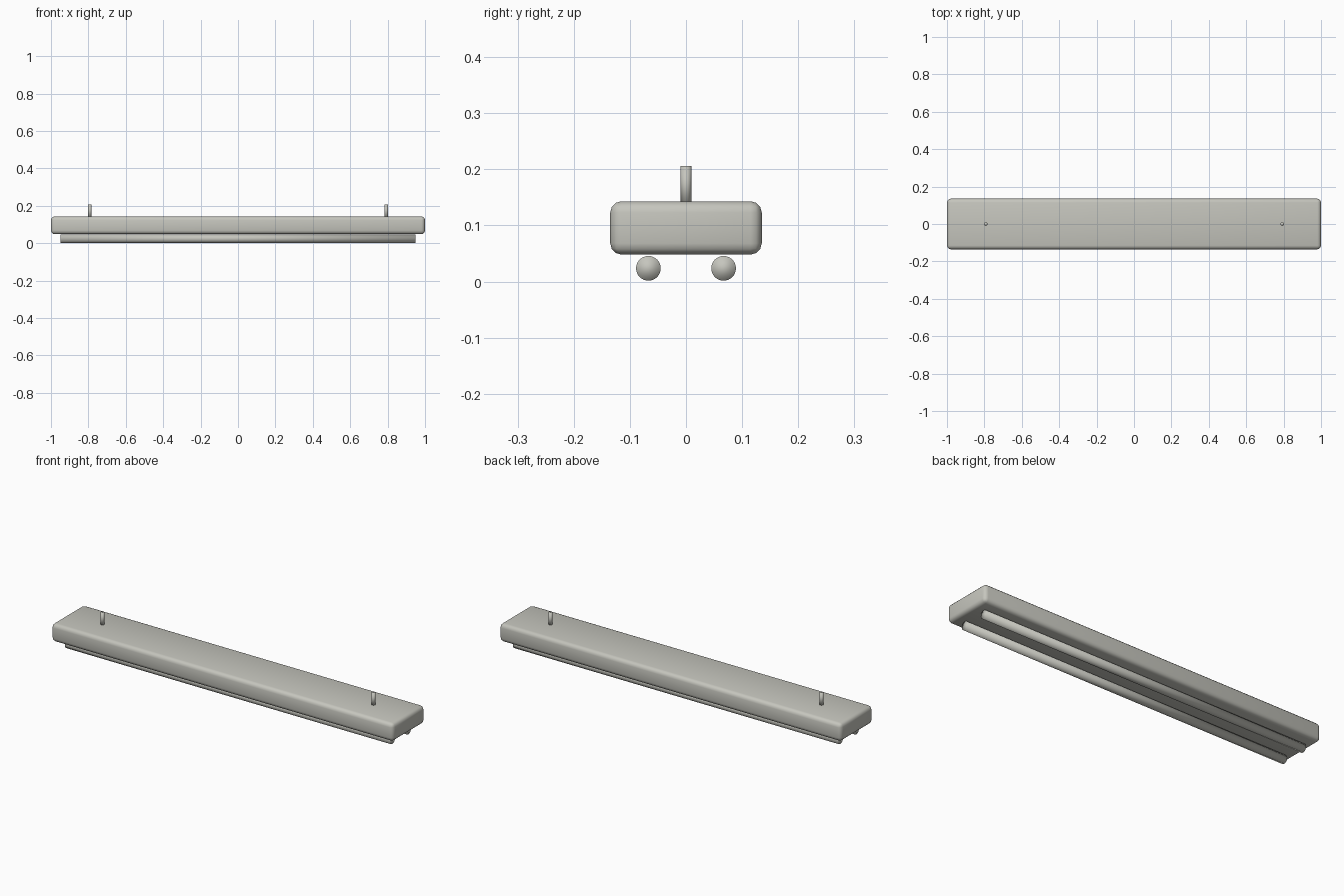
import bpy, math

if "Cube" in bpy.data.objects:
    bpy.data.objects.remove(bpy.data.objects["Cube"])

grey = bpy.data.materials.new("warm grey")
grey.diffuse_color = (0.56, 0.56, 0.51, 1)
grey.use_nodes = True
grey.node_tree.nodes["Principled BSDF"].inputs["Base Color"].default_value = grey.diffuse_color


def finish(name, smooth_all=False):
    ob = bpy.context.object
    ob.name = name
    ob.data.materials.append(grey)
    if smooth_all:
        bpy.ops.object.shade_smooth()
    else:
        bpy.ops.object.shade_smooth_by_angle(angle=math.radians(40))
    return ob


# Housing: long box with rounded edges
bpy.ops.mesh.primitive_cube_add(size=1, location=(0, 0, 0.0955))
bpy.context.object.scale = (2, 0.27, 0.095)
bpy.ops.object.transform_apply(location=False, rotation=False, scale=True)
bevel = bpy.context.object.modifiers.new("rounded edges", 'BEVEL')
bevel.width = 0.02
bevel.segments = 3
bpy.ops.object.modifier_apply(modifier=bevel.name)
finish("housing")

for side, label in ((-1, "front"), (1, "back")):
    # Lamp tubes slung just under the housing
    bpy.ops.mesh.primitive_cylinder_add(
        vertices=32, radius=0.022, depth=1.9,
        location=(0, side * 0.067, 0.0235), rotation=(0, math.pi / 2, 0))
    finish(label + "_lamp_tube", True)

for side, label in ((-1, "left"), (1, "right")):
    # Hanging rods on top
    bpy.ops.mesh.primitive_cylinder_add(
        vertices=16, radius=0.0095, depth=0.07, location=(side * 0.793, 0, 0.171))
    finish(label + "_hanging_rod", True)
